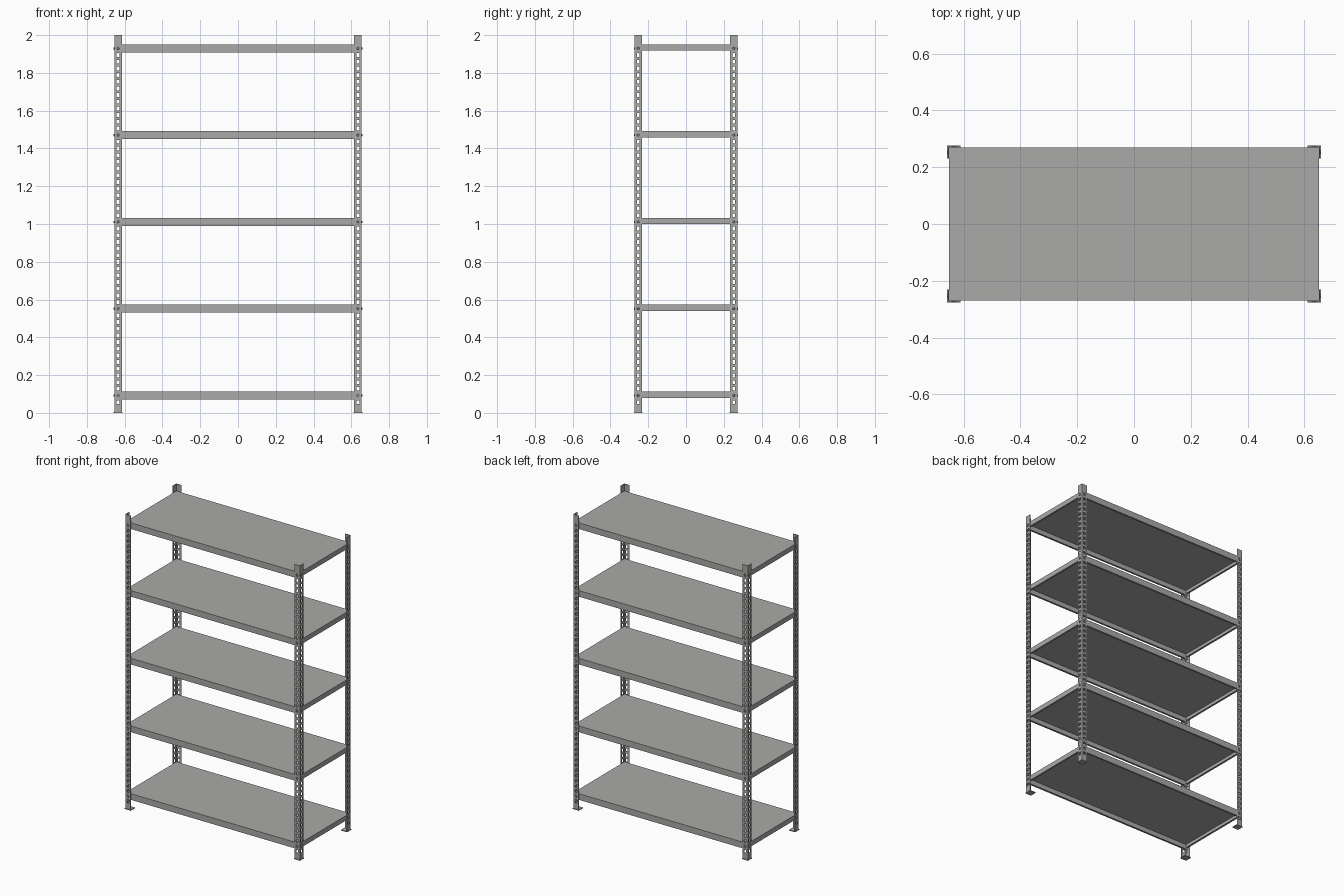
import bpy, bmesh

cube = bpy.data.objects.get("Cube")
if cube:
    bpy.data.objects.remove(cube, do_unlink=True)

HX, HY, HEIGHT = 0.655, 0.273, 2.0      # outer half sizes and height
ARM, SHEET = 0.04, 0.003                # post arm width, sheet thickness
STEP = 0.4595                           # shelf spacing
PITCH = STEP / 13                       # hole spacing
BOLT_Z = 0.092                          # first bolt row
TOP_Z = 0.113                           # top of the lowest shelf

steel = bpy.data.materials.new("grey steel")
steel.use_nodes = True
grey = (0.40, 0.40, 0.388, 1)
steel.diffuse_color = grey
bsdf = next(n for n in steel.node_tree.nodes if n.type == "BSDF_PRINCIPLED")
bsdf.inputs["Base Color"].default_value = grey
bsdf.inputs["Roughness"].default_value = 0.6


def finish(name, bm):
    bmesh.ops.remove_doubles(bm, verts=bm.verts, dist=1e-5)
    bmesh.ops.recalc_face_normals(bm, faces=bm.faces)
    mesh = bpy.data.meshes.new(name)
    bm.to_mesh(mesh)
    bm.free()
    mesh.materials.append(steel)
    obj = bpy.data.objects.new(name, mesh)
    bpy.context.collection.objects.link(obj)
    return obj


def add_box(bm, low, high):
    verts = bmesh.ops.create_cube(bm, size=1)["verts"]
    for v in verts:
        for i in range(3):
            v.co[i] = low[i] if v.co[i] < 0 else high[i]


def solid(bm, to_world, u0, u1, z0, z1, sides):
    """Slab of sheet from u0 to u1, with only the listed side walls."""
    def quad(*pts):
        bm.faces.new([bm.verts.new(to_world(*p)) for p in pts])
    for d in (0, SHEET):
        quad((u0, d, z0), (u1, d, z0), (u1, d, z1), (u0, d, z1))
    walls = {"left": ((u0, z0), (u0, z1)), "right": ((u1, z0), (u1, z1)),
             "low": ((u0, z0), (u1, z0)), "high": ((u0, z1), (u1, z1))}
    for s in sides:
        (a, b), (c, d) = walls[s]
        quad((a, 0, b), (c, 0, d), (c, SHEET, d), (a, SHEET, b))


def perforated_arm(bm, to_world, start):
    """One post arm: two edge strips joined by bridges between the holes."""
    left, right = 0.0125, 0.0275
    solid(bm, to_world, start, left, 0, HEIGHT, ("left", "low", "high"))
    solid(bm, to_world, right, ARM, 0, HEIGHT, ("right", "low", "high"))
    bottom = 0
    for i in range(-1, 53):
        centre = BOLT_Z + i * PITCH
        solid(bm, to_world, left, right, bottom, centre - 0.01, ("low", "high"))
        # Hole side walls
        for u in (left, right):
            pts = [(u, d, centre + z) for d, z in
                   ((0, -0.01), (SHEET, -0.01), (SHEET, 0.01), (0, 0.01))]
            bm.faces.new([bm.verts.new(to_world(*p)) for p in pts])
        bottom = centre + 0.01
    solid(bm, to_world, left, right, bottom, HEIGHT, ("low", "high"))


for sx, side in ((1, "left"), (-1, "right")):
    for sy, end in ((-1, "front"), (1, "back")):
        def along_x(u, d, z):
            return sx * (HX - u), sy * (HY - d), z

        def along_y(u, d, z):
            return sx * (HX - d), sy * (HY - u), z

        # Angle post with two perforated arms
        bm = bmesh.new()
        perforated_arm(bm, along_x, 0)
        perforated_arm(bm, along_y, SHEET)
        finish(f"{end}_{side}_post", bm)

        # Foot plate under the post
        bm = bmesh.new()
        a = along_x(-0.003, -0.003, 0)
        b = along_x(0.043, 0.043, 0.005)
        add_box(bm, a, b)
        finish(f"{end}_{side}_foot", bm)

        # Bolts on both arms at each shelf
        bm = bmesh.new()
        for i in range(5):
            for place in (along_x, along_y):
                ring = bmesh.ops.create_cone(bm, cap_ends=True, segments=8,
                                             radius1=0.007, radius2=0.005,
                                             depth=0.007)["verts"]
                for v in ring:
                    v.co = place(0.02 + v.co.x, -v.co.z,
                                 BOLT_Z + i * STEP + v.co.y)
        finish(f"{end}_{side}_bolts", bm)

# Shelves: folded trays, deeper along the front and back
X, Y = HX - SHEET, HY - SHEET
for i in range(5):
    top = TOP_Z + i * STEP
    bm = bmesh.new()
    add_box(bm, (-X, -Y, top - SHEET), (X, Y, top))
    for s in (-1, 1):
        # Long rail and its inward lip
        low = top - 0.042
        add_box(bm, (-X, s * Y, low), (X, s * (Y - SHEET), top - SHEET))
        add_box(bm, (-X + 0.02, s * (Y - SHEET), low),
                (X - 0.02, s * (Y - 0.012), low + SHEET))
        # Short rail and its inward lip
        low = top - 0.033
        inner = Y - SHEET
        add_box(bm, (s * X, -inner, low), (s * (X - SHEET), inner, top - SHEET))
        add_box(bm, (s * (X - SHEET), -Y + 0.02, low),
                (s * (X - 0.012), Y - 0.02, low + SHEET))
    finish(f"shelf_{i + 1}", bm)
